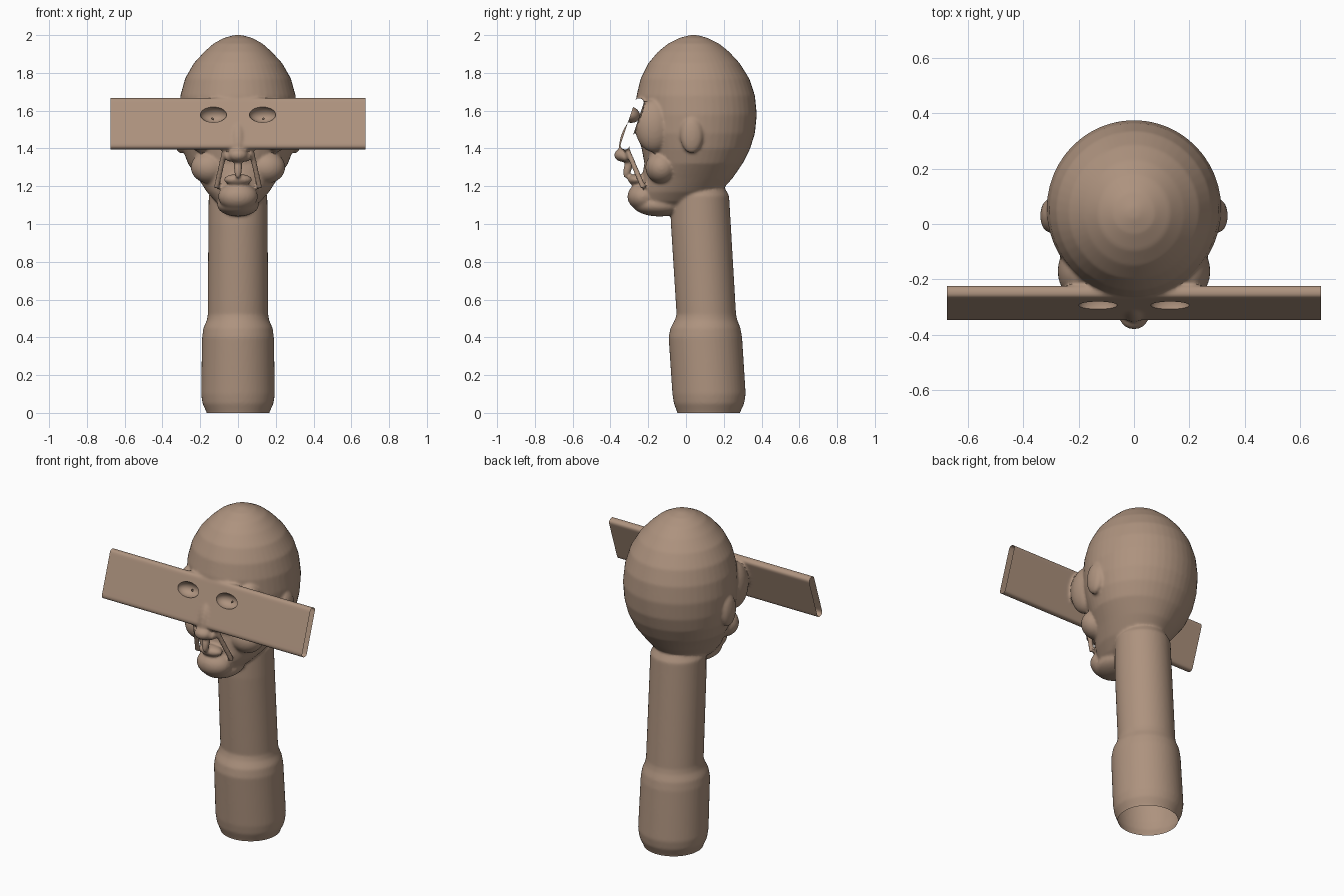
import bpy, bmesh, math
from mathutils import Matrix, Vector

cube = bpy.data.objects.get("Cube")
if cube:
    bpy.data.objects.remove(cube)

skin = bpy.data.materials.new("brown_clay")
skin.use_nodes = True
skin.diffuse_color = (0.42, 0.29, 0.21, 1)
skin.node_tree.nodes["Principled BSDF"].inputs["Base Color"].default_value = (0.42, 0.29, 0.21, 1)

bm = bmesh.new()


def loft(rings, n=48):
    """Closed skin over ellipses given as (z, front y, back y, half width)."""
    loops = []
    for z, yf, yb, w in rings:
        loops.append([bm.verts.new((w * math.cos(a), (yf + yb) / 2 + (yb - yf) / 2 * math.sin(a), z))
                      for a in (2 * math.pi * i / n for i in range(n))])
    for a, b in zip(loops, loops[1:]):
        for i in range(n):
            j = (i + 1) % n
            bm.faces.new((a[i], b[i], b[j], a[j]))
    bm.faces.new(loops[0])
    bm.faces.new(loops[-1][::-1])


def ball(target, pos, radii, tilt=0):
    m = Matrix.Translation(pos) @ Matrix.Rotation(math.radians(tilt), 4, 'X') @ Matrix.Diagonal((*radii, 1))
    bmesh.ops.create_uvsphere(target, u_segments=32, v_segments=20, radius=1, matrix=m)


def rod(start, end, r):
    start, end = Vector(start), Vector(end)
    d = end - start
    m = Matrix.Translation((start + end) / 2) @ d.to_track_quat('Z', 'Y').to_matrix().to_4x4()
    bmesh.ops.create_cone(bm, cap_ends=True, segments=12, radius1=r, radius2=r, depth=d.length, matrix=m)


# Cranium and face
loft([(2.0, 0.02, 0.06, 0.02), (1.985, -0.035, 0.115, 0.075), (1.955, -0.095, 0.175, 0.13),
      (1.91, -0.15, 0.23, 0.18), (1.85, -0.2, 0.285, 0.235), (1.77, -0.24, 0.335, 0.28),
      (1.68, -0.262, 0.365, 0.305), (1.58, -0.265, 0.375, 0.315), (1.48, -0.26, 0.365, 0.31),
      (1.4, -0.235, 0.34, 0.295), (1.32, -0.22, 0.3, 0.265), (1.24, -0.235, 0.245, 0.21),
      (1.17, -0.25, 0.18, 0.165), (1.12, -0.25, 0.1, 0.12), (1.08, -0.22, 0.0, 0.07)])

# Neck and wider base sleeve, leaning slightly backwards
loft([(1.2, -0.05, 0.2, 0.125), (1.15, -0.08, 0.228, 0.155), (1.0, -0.08, 0.237, 0.157),
      (0.52, -0.05, 0.265, 0.16), (0.49, -0.06, 0.272, 0.165), (0.45, -0.082, 0.288, 0.183),
      (0.4, -0.092, 0.297, 0.19), (0.1, -0.072, 0.316, 0.195), (0.05, -0.064, 0.308, 0.188),
      (0.0, -0.045, 0.285, 0.165), (-0.05, -0.045, 0.285, 0.165)])

# Flat bar across the eyes, longer than needed so the ends can be cut open
bar = Matrix.Translation((0, -0.285, 1.53)) @ Matrix.Rotation(math.radians(-18.5), 4, 'X')
made = bmesh.ops.create_cube(bm, size=1, matrix=bar @ Matrix.Diagonal((1.45, 0.047, 0.284, 1)))
long_edges = [e for e in {e for v in made["verts"] for e in v.link_edges}
              if abs(e.verts[0].co.x - e.verts[1].co.x) > 1]
bmesh.ops.bevel(bm, geom=long_edges, offset=0.018, segments=4, affect='EDGES', profile=0.5)

# Nose, lips and chin
ball(bm, (0, -0.335, 1.365), (0.052, 0.045, 0.036))
ball(bm, (0, -0.315, 1.46), (0.035, 0.03, 0.09), -18.5)
ball(bm, (0, -0.307, 1.3), (0.022, 0.022, 0.06), -15)
ball(bm, (0, -0.262, 1.235), (0.075, 0.045, 0.03))
ball(bm, (0, -0.225, 1.145), (0.105, 0.085, 0.075))
ball(bm, (0, -0.14, 1.1), (0.11, 0.14, 0.06))

for s in (-1, 1):
    ball(bm, (s * 0.035, -0.318, 1.355), (0.036, 0.032, 0.026))    # nostril wing
    ball(bm, (s * 0.305, 0.03, 1.47), (0.033, 0.06, 0.095))        # ear
    ball(bm, (s * 0.2, -0.17, 1.52), (0.075, 0.1, 0.14))           # temple and cheekbone
    ball(bm, (s * 0.15, -0.13, 1.3), (0.1, 0.085, 0.085))          # cheek
    rod((s * 0.07, -0.31, 1.39), (s * 0.115, -0.225, 1.19), 0.015)  # strand beside mouth

bmesh.ops.recalc_face_normals(bm, faces=bm.faces)
mesh = bpy.data.meshes.new("masked_head")
bm.to_mesh(mesh)
bm.free()
head = bpy.data.objects.new("masked_head", mesh)
bpy.context.collection.objects.link(head)

# Eye hollows
cut = bmesh.new()
for s in (-1, 1):
    ball(cut, (s * 0.13, -0.297, 1.58), (0.07, 0.055, 0.043), -18.5)
cut_mesh = bpy.data.meshes.new("eye_cutter")
cut.to_mesh(cut_mesh)
cut.free()
cutter = bpy.data.objects.new("eye_cutter", cut_mesh)
bpy.context.collection.objects.link(cutter)
cutter.hide_render = True

# Fuse the parts into one soft skin, then press in the eyes
remesh = head.modifiers.new("fuse", 'REMESH')
remesh.mode = 'VOXEL'
remesh.voxel_size = 0.008
soften = head.modifiers.new("soften", 'SMOOTH')
soften.factor = 0.5
soften.iterations = 6
hollow = head.modifiers.new("eyes", 'BOOLEAN')
hollow.operation = 'DIFFERENCE'
hollow.solver = 'EXACT'
hollow.object = cutter
fused = bpy.data.meshes.new_from_object(head.evaluated_get(bpy.context.evaluated_depsgraph_get()))
head.modifiers.clear()
head.data = fused
bpy.data.objects.remove(cutter)

# Cut the bar ends and the sleeve bottom open
bm = bmesh.new()
bm.from_mesh(fused)
for point, normal in (((0.675, 0, 0), (1, 0, 0)), ((-0.675, 0, 0), (-1, 0, 0)), ((0, 0, 0), (0, 0, -1))):
    bmesh.ops.bisect_plane(bm, geom=bm.verts[:] + bm.edges[:] + bm.faces[:],
                           plane_co=point, plane_no=normal, clear_outer=True)
bm.to_mesh(fused)
bm.free()
fused.materials.clear()
fused.materials.append(skin)

bpy.ops.object.select_all(action='DESELECT')
head.select_set(True)
bpy.context.view_layer.objects.active = head
bpy.ops.object.shade_smooth_by_angle(angle=math.radians(40))
